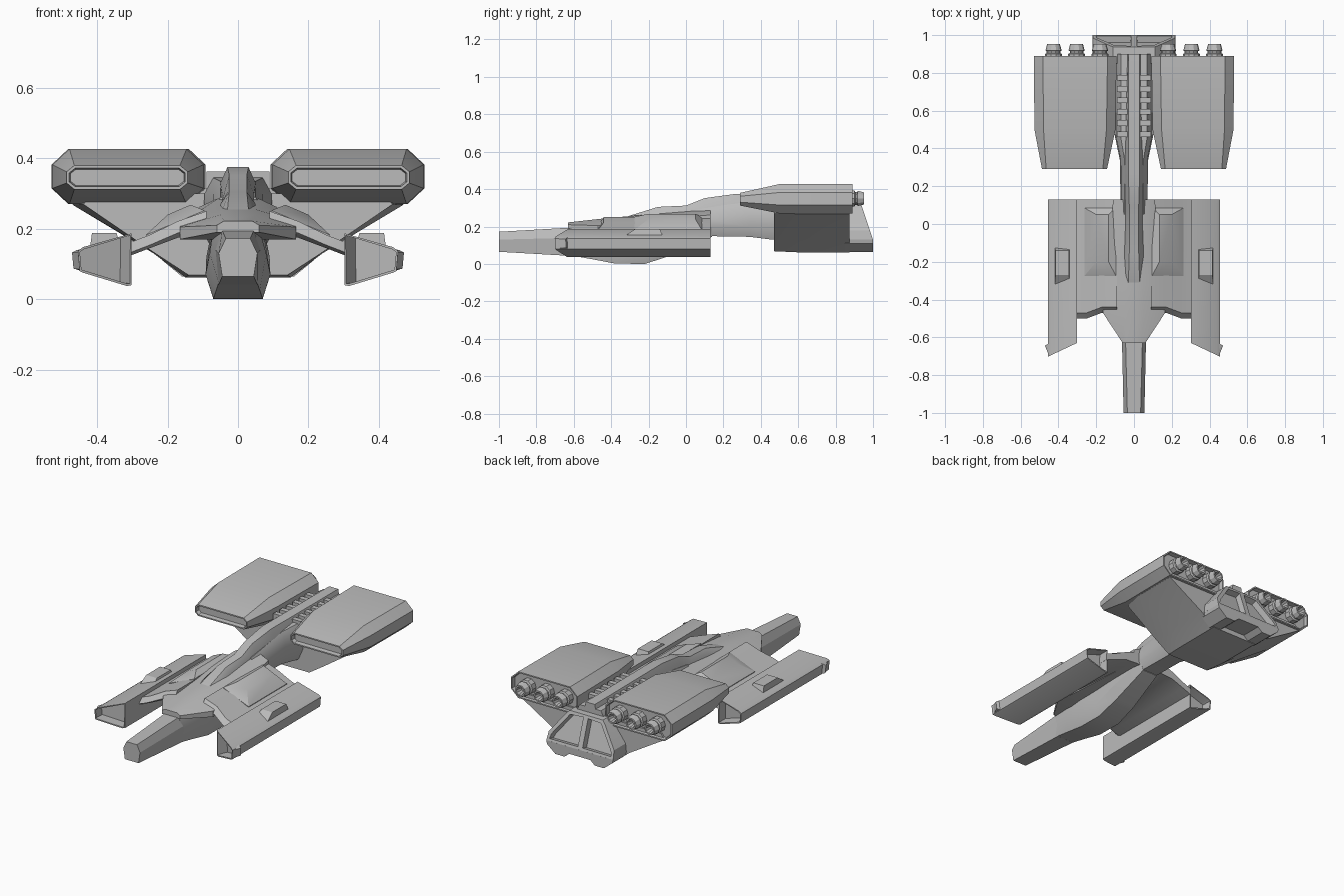
import bpy, bmesh, math
from math import cos, sin, pi

old = bpy.data.objects.get("Cube")
if old:
    bpy.data.objects.remove(old, do_unlink=True)

grey = bpy.data.materials.new("hull grey")
grey.use_nodes = True
GREY = (0.5, 0.5, 0.5, 1)
grey.diffuse_color = GREY
grey.node_tree.nodes["Principled BSDF"].inputs["Base Color"].default_value = GREY


def loft(name, rings, pair=False, frame=0, depth=0, ends=(0, 1)):
    """Skin matching rings of points, optionally recess the end caps, optionally mirror."""
    bm = bmesh.new()
    loops = [[bm.verts.new(p) for p in ring] for ring in rings]
    n = len(rings[0])
    for a, b in zip(loops, loops[1:]):
        for i in range(n):
            j = (i + 1) % n
            bm.faces.new((a[i], a[j], b[j], b[i]))
    caps = [bm.faces.new(loops[0][::-1]), bm.faces.new(loops[-1])]
    bmesh.ops.recalc_face_normals(bm, faces=bm.faces[:])
    if frame:
        for e in ends:
            bmesh.ops.inset_region(bm, faces=[caps[e]], thickness=frame)
            bmesh.ops.inset_region(bm, faces=[caps[e]], thickness=0.004, depth=-depth)
    mesh = bpy.data.meshes.new(name)
    bm.to_mesh(mesh)
    bm.free()
    obj = bpy.data.objects.new(name, mesh)
    bpy.context.collection.objects.link(obj)
    mesh.materials.append(grey)
    bpy.ops.object.select_all(action='DESELECT')
    obj.select_set(True)
    bpy.context.view_layer.objects.active = obj
    bpy.ops.object.shade_smooth_by_angle(angle=math.radians(28))
    if pair:
        obj.modifiers.new("Mirror", 'MIRROR')
    return obj


def sym(y, *half):
    """Symmetric cross-section at y from (x, z) points, top to bottom."""
    return [(x, y, z) for x, z in half] + [(-x, y, z) for x, z in reversed(half)]


def octo(y, x0, x1, z0, z1, cx, cz):
    pts = [(x0 + cx, z1), (x1 - cx, z1), (x1, z1 - cz), (x1, z0 + cz),
           (x1 - cx, z0), (x0 + cx, z0), (x0, z0 + cz), (x0, z1 - cz)]
    return [(x, y, z) for x, z in pts]


def rect(x0, x1, y0, y1, z0, z1=None):
    """Horizontal rectangle; z may differ between the x sides."""
    z1 = z0 if z1 is None else z1
    return [(x0, y0, z0), (x1, y0, z1), (x1, y1, z1), (x0, y1, z0)]


def box(name, x0, x1, y0, y1, z0, z1, pair=False):
    return loft(name, [rect(x0, x1, y0, y1, z0), rect(x0, x1, y0, y1, z1)], pair)


# Nose and rounded belly
loft("nose", [sym(-1, (.035, .172), (.055, .13), (.045, .065)),
              sym(-.6, (.045, .195), (.064, .14), (.055, .042))])
loft("belly", [sym(-.62, (.045, .195), (.062, .14), (.055, .046)),
               sym(-.5, (.06, .2), (.08, .13), (.062, .025)),
               sym(-.38, (.07, .21), (.092, .07), (.07, .002)),
               sym(-.22, (.07, .21), (.092, .07), (.07, 0)),
               sym(-.08, (.07, .22), (.09, .12), (.065, .045)),
               sym(.14, (.06, .26), (.07, .2), (.05, .145))])

# Upper deck with pointed front
loft("upper_deck", [sym(-.63, (.04, .222), (.06, .21), (.06, .19)),
                    sym(-.47, (.05, .24), (.165, .205), (.165, .17)),
                    sym(-.31, (.05, .255), (.15, .225), (.15, .17)),
                    sym(.13, (.05, .29), (.11, .262), (.11, .18))])

# Dorsal spine rising to the tail
loft("dorsal_spine", [sym(-.32, (.03, .252), (.05, .24), (.05, .2)),
                      sym(-.15, (.025, .305), (.05, .27), (.06, .2)),
                      sym(0, (.025, .312), (.045, .28), (.06, .2)),
                      sym(.1, (.025, .352), (.045, .3), (.06, .2)),
                      sym(.27, (.03, .375), (.05, .33), (.06, .25)),
                      sym(.9, (.03, .372), (.035, .34), (.06, .28))])
loft("rear_boom", [sym(.05, (.05, .29), (.07, .25), (.07, .2), (.05, .15)),
                   sym(.34, (.05, .335), (.07, .3), (.075, .2), (.05, .145)),
                   sym(.46, (.07, .345), (.095, .3), (.1, .2), (.07, .13)),
                   sym(.9, (.07, .345), (.095, .3), (.1, .2), (.07, .13))])
for i in range(6):
    y = .46 + i * .06
    box("cooling_rib", .03, .09, y, y + .03, .31, .362, True)

# Main wings with raised panels
def wing_ring(x, y0, top, bottom):
    return [(x, y0, (top + bottom) / 2 - .01), (x, y0 + .03, top),
            (x, .13, top), (x, .13, bottom), (x, y0 + .02, bottom)]

loft("wing", [wing_ring(.09, -.47, .25, .18), wing_ring(.17, -.47, .222, .175),
              wing_ring(.25, -.5, .183, .145), wing_ring(.31, -.5, .16, .122)], True)
loft("wing_panel", [rect(.095, .262, -.275, .085, .235, .175),
                    rect(.095, .262, -.275, .085, .252, .182),
                    rect(.135, .20, -.2, .05, .268, .24)], True)

# Outboard pods with hollow ends
def pod_ring(front):
    pts = [(.302, .187), (.44, .148), (.455, .137), (.45, .08), (.44, .075), (.315, .037), (.302, .04)]
    return [(x, -.63 - (x - .302) * .47 if front else .13, z) for x, z in pts]

loft("side_pod", [pod_ring(True), pod_ring(False)], True, .007, .06)
loft("pod_hatch", [rect(.335, .42, -.325, -.125, .15),
                   rect(.345, .415, -.27, -.14, .188)], True)

# Engine nacelles
loft("nacelle", [octo(.29, .143, .487, .312, .38, .022, .018),
                 octo(.5, .098, .527, .27, .427, .048, .045),
                 octo(.89, .092, .53, .27, .427, .048, .045)], True, .008, .025)

# Exhaust nozzles
PROFILE = [(.045, .855), (.045, .9), (.036, .905), (.036, .915), (.043, .918),
           (.034, .952), (.025, .952), (.018, .915)]
for x in (.18, .304, .426):
    rings = [[(x + r * cos(a * pi / 5), y, .35 + r * sin(a * pi / 5)) for a in range(10)]
             for r, y in PROFILE]
    loft("exhaust_nozzle", rings, True)

# Tail keel flaring up to the nacelles
loft("tail_keel", [sym(.47, (.08, .3), (.40, .3), (.44, .27), (.235, .13), (.14, .068)),
                   sym(.6, (.08, .3), (.45, .3), (.47, .268), (.24, .13), (.15, .062)),
                   sym(.875, (.08, .3), (.45, .3), (.47, .268), (.24, .13), (.15, .062))])

# Tail block: slanted rear with two recessed bays above a notched base
def tail_ring(rear):
    pts = [(0, .315), (.11, .315), (.125, .3), (.215, .18), (.22, .13), (0, .13)]
    return [(x, 1 - (z - .13) / 3 if rear else .85, z) for x, z in pts]

loft("tail_block", [tail_ring(False), tail_ring(True)], True, .022, .035, (1,))
loft("tail_base", [sym(y, (.22, .131), (.215, .11), (.16, .065), (.1, .065), (.07, .09))
                   for y in (.85, 1)])
